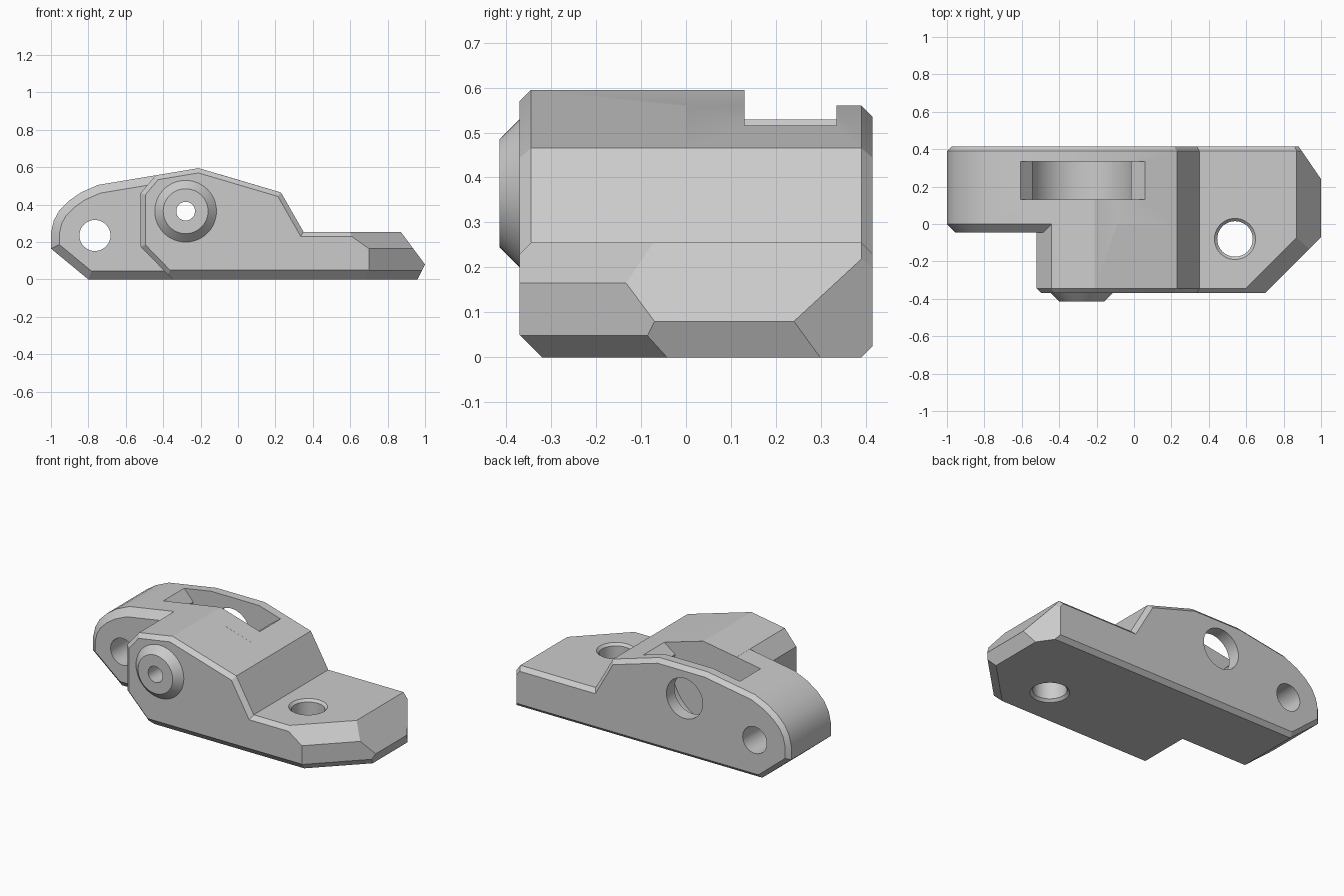
import bpy, bmesh, math
from mathutils import Vector

if "Cube" in bpy.data.objects:
    bpy.data.objects.remove(bpy.data.objects["Cube"], do_unlink=True)

GREY = (0.6, 0.6, 0.6, 1)
mat = bpy.data.materials.new("plain_grey")
mat.use_nodes = True
mat.diffuse_color = GREY
mat.node_tree.nodes["Principled BSDF"].inputs["Base Color"].default_value = GREY


def inset(points, dist, bottom):
    """Mitred inward offset of an anticlockwise profile; the floor edge has its own distance."""
    lines, result = [], []
    for i, p in enumerate(points):
        a, b = Vector(p), Vector(points[(i + 1) % len(points)])
        d = (b - a).normalized()
        n = Vector((-d.y, d.x))
        lines.append((n, n.dot(a) + (bottom if a.y == 0 and b.y == 0 else dist)))
    for i in range(len(lines)):
        (n, c), (m, e) = lines[i - 1], lines[i]
        det = n.x * m.y - n.y * m.x
        result.append(((c * m.y - e * n.y) / det, (n.x * e - m.x * c) / det))
    return result


def loft(name, rings, axis="y"):
    """Closed solid through rings of (position, 2D points) along an axis."""
    bm = bmesh.new()
    loops = []
    for pos, pts in rings:
        loops.append([bm.verts.new((u, pos, v) if axis == "y" else (u, v, pos)) for u, v in pts])
    count = len(loops[0])
    for lo, hi in zip(loops, loops[1:]):
        for i in range(count):
            j = (i + 1) % count
            bm.faces.new((lo[i], lo[j], hi[j], hi[i]))
    bm.faces.new(loops[0])
    bm.faces.new(loops[-1])
    bmesh.ops.recalc_face_normals(bm, faces=bm.faces)
    mesh = bpy.data.meshes.new(name)
    bm.to_mesh(mesh)
    bm.free()
    mesh.materials.append(mat)
    obj = bpy.data.objects.new(name, mesh)
    bpy.context.collection.objects.link(obj)
    return obj


def circle(centre, r, start=0, end=360, steps=48):
    angles = [math.radians(start + (end - start) * i / steps) for i in range(steps)]
    return [(centre[0] + r * math.cos(a), centre[1] + r * math.sin(a)) for a in angles]


def turned(name, centre, sections, axis="y"):
    return loft(name, [(pos, circle(centre, r)) for pos, r in sections], axis)


def boolean(target, other, operation):
    other.hide_render = True
    mod = target.modifiers.new(operation.lower(), "BOOLEAN")
    mod.solver = "EXACT"
    mod.operation = operation
    mod.object = other
    bpy.context.view_layer.objects.active = target
    bpy.ops.object.modifier_apply(modifier=mod.name)
    bpy.data.objects.remove(other, do_unlink=True)


# Side profiles: shared toe, then each block's own upper and rear outline
toe = [(0.96, 0), (1.0, 0.08), (0.87, 0.255), (0.35, 0.255), (0.23, 0.465)]
nose = [(-0.75, 0.505), (-0.84, 0.465), (-0.905, 0.42), (-0.955, 0.37),
        (-0.985, 0.315), (-1.0, 0.25), (-1.0, 0.165), (-0.8, 0)]
rear_outline = toe + [(-0.09, 0.56), (-0.42, 0.56)] + nose
front_outline = toe + [(-0.21, 0.595), (-0.44, 0.557), (-0.52, 0.462), (-0.52, 0.175), (-0.35, 0)]

# Chamfered rear block and front block
body = loft("clamp_body", [
    (-0.045, inset(rear_outline, 0.045, 0.045)), (0, rear_outline),
    (0.39, rear_outline), (0.415, inset(rear_outline, 0.025, 0.025))])
front = loft("front_block", [
    (-0.37, inset(front_outline, 0.025, 0.05)),
    (-0.345, inset(front_outline, 0, 0.025)),
    (-0.32, front_outline), (0.2, front_outline)])
boolean(body, front, "UNION")

# Toe corners: rear bevel, front corner, and that corner's upper and lower chamfers
bm = bmesh.new()
bm.from_mesh(body.data)
root = math.sqrt(2)
cuts = [((0.88, 0.415, 0), (0.175, 0.12, 0)),
        ((0.7, -0.37, 0), (1, -1, 0)),
        ((0.7, -0.37, 0.165), (1, -1, root)),
        ((0.7, -0.37, 0.048), (1, -1, -root))]
for co, normal in cuts:
    res = bmesh.ops.bisect_plane(bm, geom=bm.verts[:] + bm.edges[:] + bm.faces[:], dist=1e-5,
                                 plane_co=co, plane_no=Vector(normal).normalized(), clear_outer=True)
    rim = [e for e in bm.edges if e.is_boundary]
    bmesh.ops.edgenet_fill(bm, edges=rim)
bmesh.ops.recalc_face_normals(bm, faces=bm.faces)
bm.to_mesh(body.data)
bm.free()

# Tapered pivot boss on the front
pivot = (-0.28, 0.365)
boolean(body, turned("pivot_boss", pivot, [(-0.415, 0.12), (-0.37, 0.165), (-0.3, 0.165)]), "UNION")

# Wheel pocket: round chamber with a flared mouth
chamber = circle(pivot, 0.28, 160, 380, 40) + [(-0.017, 0.461), (0.21, 0.623), (-0.735, 0.668)]
boolean(body, loft("wheel_pocket", [(0.13, chamber), (0.335, chamber)]), "DIFFERENCE")

# Bores: pivot, wheel access, hinge and countersunk toe hole
boolean(body, turned("pivot_bore", pivot, [(-0.5, 0.05), (0.2, 0.05)]), "DIFFERENCE")
boolean(body, turned("access_bore", pivot, [(0.25, 0.125), (0.5, 0.125)]), "DIFFERENCE")
boolean(body, turned("hinge_bore", (-0.765, 0.235), [(-0.2, 0.083), (0.5, 0.083)]), "DIFFERENCE")
boolean(body, turned("toe_bore", (0.54, -0.08), [
    (-0.015, 0.125), (0.015, 0.095), (0.24, 0.095), (0.27, 0.125)], "z"), "DIFFERENCE")

# Merge coplanar faces and shade
bm = bmesh.new()
bm.from_mesh(body.data)
bmesh.ops.remove_doubles(bm, verts=bm.verts, dist=1e-5)
bmesh.ops.dissolve_limit(bm, angle_limit=0.01, verts=bm.verts, edges=bm.edges)
bm.to_mesh(body.data)
bm.free()
bpy.ops.object.select_all(action="DESELECT")
body.select_set(True)
bpy.context.view_layer.objects.active = body
bpy.ops.object.shade_smooth_by_angle(angle=math.radians(20))
